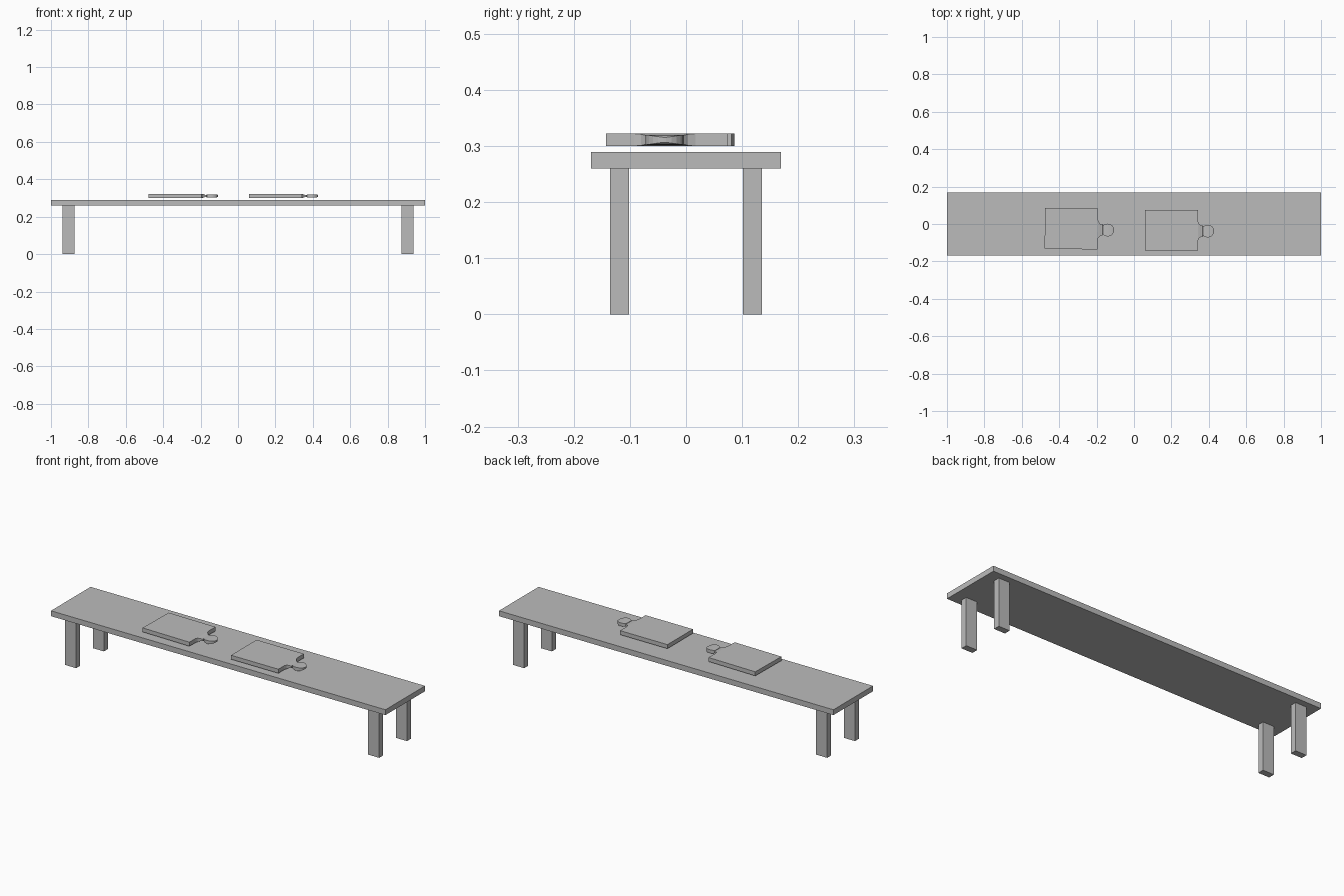
import bpy, bmesh, math
from mathutils import Matrix, Vector

default = bpy.data.objects.get("Cube")
if default:
    bpy.data.objects.remove(default, do_unlink=True)

grey = bpy.data.materials.new("plain_grey")
grey.use_nodes = True
COLOUR = (0.5, 0.5, 0.5, 1)
grey.diffuse_color = COLOUR
grey.node_tree.nodes["Principled BSDF"].inputs["Base Color"].default_value = COLOUR


def finish(name, bm):
    bmesh.ops.recalc_face_normals(bm, faces=bm.faces)
    mesh = bpy.data.meshes.new(name)
    bm.to_mesh(mesh)
    bm.free()
    mesh.materials.append(grey)
    obj = bpy.data.objects.new(name, mesh)
    bpy.context.collection.objects.link(obj)
    return obj


def box(name, centre, size):
    bm = bmesh.new()
    bmesh.ops.create_cube(bm, size=1, matrix=Matrix.Translation(centre) @ Matrix.Diagonal((*size, 1)))
    return finish(name, bm)


# Tabletop and four legs
box("table_top", (0, 0, 0.2745), (2, 0.338, 0.029))
for sx, side in ((1, "left"), (-1, "right")):
    for sy, end in ((1, "back"), (-1, "front")):
        box(f"{end}_{side}_leg", (sx * 0.906, sy * 0.1185, 0.131), (0.066, 0.034, 0.262))

# Tab sections: distance past the body edge, half width, half thickness
NECK = [(0, 0.055, 0.011), (0.004, 0.042, 0.010), (0.011, 0.034, 0.008),
        (0.019, 0.029, 0.005), (0.026, 0.029, 0.005)]
KNOB_X, KNOB_R = 0.053, 0.034


def tab_sections():
    rows = list(NECK)
    for i in range(9):
        a = math.radians(140 - i * 17)
        thick = 0.004 + 0.005 * math.sin(a)
        rows.append((KNOB_X + KNOB_R * math.cos(a), KNOB_R * math.sin(a), thick))
    return rows


def puzzle_piece(name, centre, turn):
    """Flat square body lofted into a thinner rounded tab."""
    bm = bmesh.new()
    body = 0.283
    rows = [(0, 0.109, 0.011, 0), (body, 0.109, 0.011, 0)]
    rows += [(body + x, w, t, -0.004) for x, w, t in tab_sections()]
    rings = []
    for x, w, t, y in rows:
        rings.append([bm.verts.new((x - body / 2, y + sy * w, sz * t))
                      for sy, sz in ((-1, -1), (1, -1), (1, 1), (-1, 1))])
    for a, b in zip(rings, rings[1:]):
        for i in range(4):
            j = (i + 1) % 4
            bm.faces.new((a[i], a[j], b[j], b[i]))
    bm.faces.new(rings[0])
    bm.faces.new(rings[-1])
    # Drop the zero-area strips where the body meets the tab
    bmesh.ops.dissolve_degenerate(bm, dist=1e-6, edges=bm.edges)
    bm.transform(Matrix.Translation(Vector(centre)) @ Matrix.Rotation(turn, 4, "Z"))
    return finish(name, bm)


# Two pieces hovering just above the tabletop
puzzle_piece("right_puzzle_piece", (-0.335, -0.025, 0.311), math.radians(-1))
puzzle_piece("left_puzzle_piece", (0.2, -0.034, 0.311), 0)
